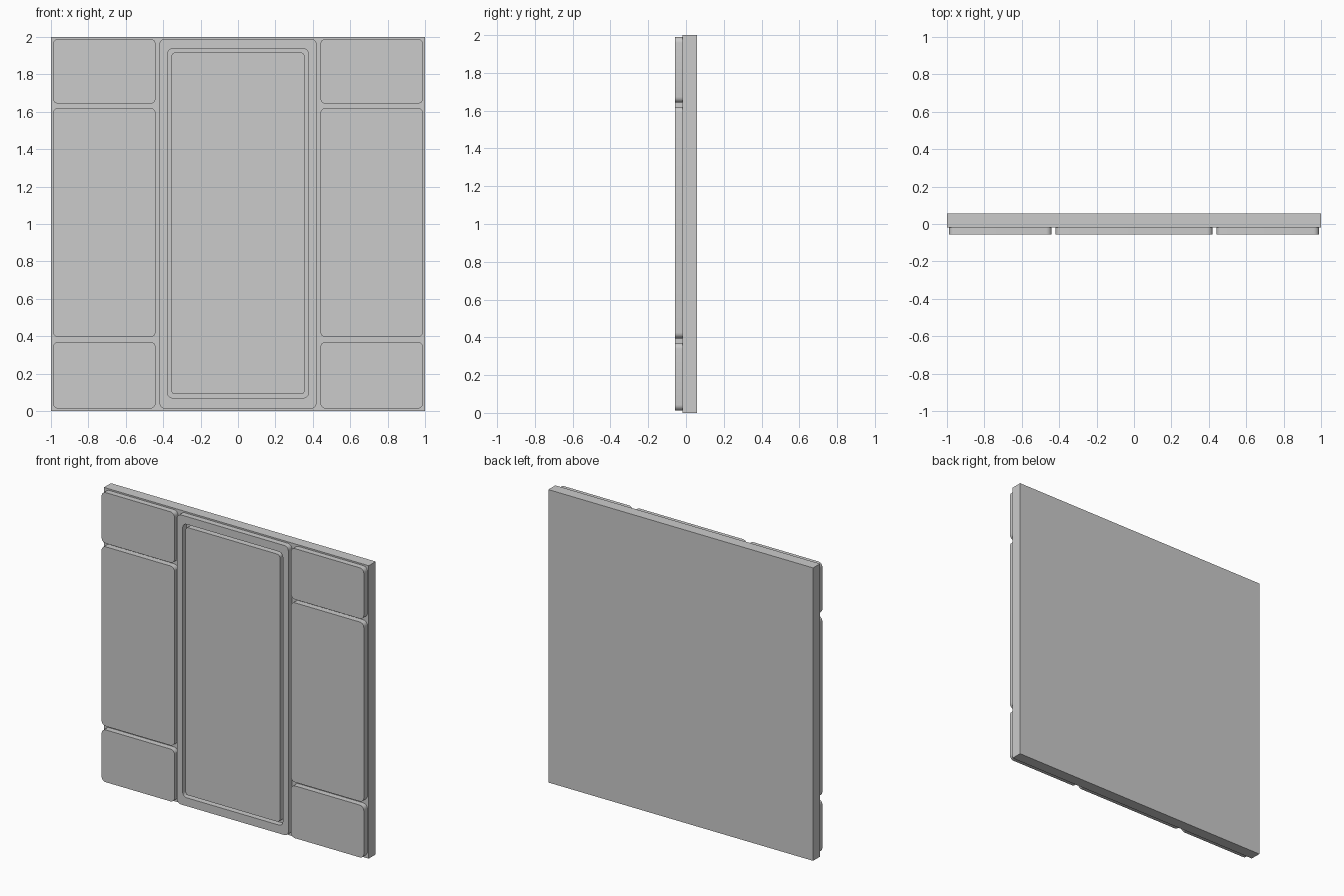
import bpy, bmesh, math

if "Cube" in bpy.data.objects:
    bpy.data.objects.remove(bpy.data.objects["Cube"])

FRONT, MID, BACK = -0.057, -0.018, 0.057
SEG = 6


def rounded_loop(x0, x1, z0, z1, r):
    """Counter-clockwise rounded rectangle seen from the front."""
    pts = []
    for cx, cz, a in ((x1 - r, z1 - r, 0), (x0 + r, z1 - r, 90),
                      (x0 + r, z0 + r, 180), (x1 - r, z0 + r, 270)):
        for i in range(SEG + 1):
            t = math.radians(a + 90 * i / SEG)
            pts.append((cx + r * math.cos(t), cz + r * math.sin(t)))
    return pts


def make_panel(name, outer, inner=None):
    """Extruded rounded plate, or a frame when an inner loop is given."""
    bm = bmesh.new()

    def ring(pts, y):
        return [bm.verts.new((x, y, z)) for x, z in pts]

    def bridge(a, b):
        n = len(a)
        for i in range(n):
            j = (i + 1) % n
            bm.faces.new((a[i], a[j], b[j], b[i]))

    of, ob = ring(outer, FRONT), ring(outer, MID)
    bridge(of, ob)
    if inner:
        nf, nb = ring(inner, FRONT), ring(inner, MID)
        bridge(nf, nb)
        bridge(of, nf)
        bridge(ob, nb)
    else:
        bm.faces.new(of)
        bm.faces.new(ob)
    bmesh.ops.recalc_face_normals(bm, faces=bm.faces)
    me = bpy.data.meshes.new(name)
    bm.to_mesh(me)
    bm.free()
    ob = bpy.data.objects.new(name, me)
    bpy.context.collection.objects.link(ob)
    bpy.context.view_layer.objects.active = ob
    bpy.ops.object.select_all(action='DESELECT')
    ob.select_set(True)
    bpy.ops.object.shade_smooth_by_angle(angle=math.radians(30))


# Backing slab
bpy.ops.mesh.primitive_cube_add(size=1, location=(0, (MID + BACK) / 2, 1))
slab = bpy.context.object
slab.name = "backing_slab"
slab.scale = (2, BACK - MID, 2)

# Side panels, three per side
for side, x0, x1 in (("left", -0.99, -0.44), ("right", 0.44, 0.99)):
    for level, z0, z1 in (("lower", 0.013, 0.37), ("middle", 0.395, 1.62),
                          ("upper", 1.643, 1.99)):
        make_panel(f"{level}_{side}_panel", rounded_loop(x0, x1, z0, z1, 0.03))

# Central frame and the inset panel inside its groove
make_panel("centre_frame", rounded_loop(-0.42, 0.42, 0.013, 1.99, 0.03),
           rounded_loop(-0.378, 0.378, 0.07, 1.937, 0.03))
make_panel("centre_panel", rounded_loop(-0.356, 0.356, 0.09, 1.917, 0.02))
